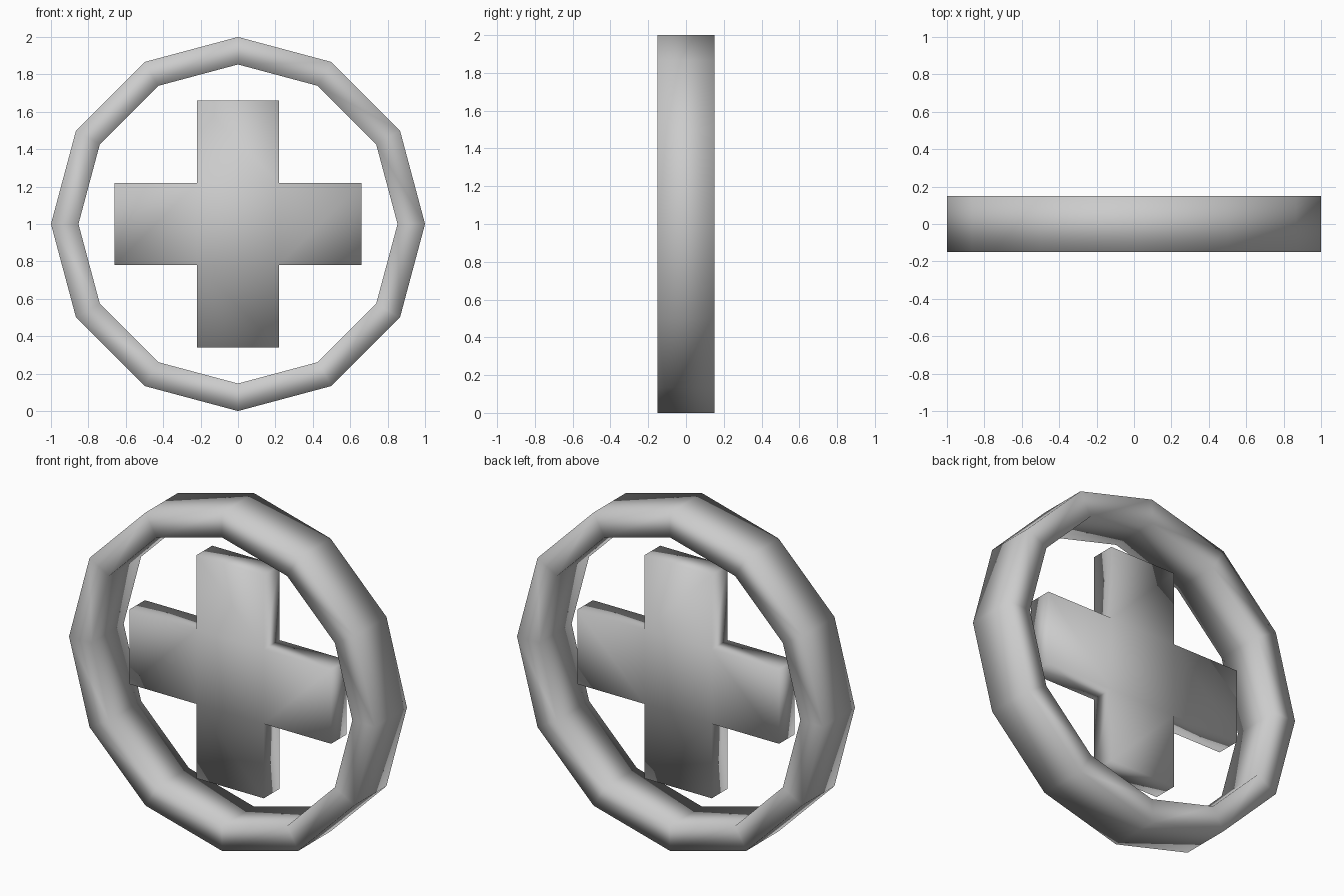
import bpy, bmesh, math
from mathutils import Matrix, Vector

if "Cube" in bpy.data.objects:
    bpy.data.objects.remove(bpy.data.objects["Cube"])

CENTRE = Vector((0, 0, 1))

grey = bpy.data.materials.new("light_grey")
grey.use_nodes = True
colour = (0.6, 0.6, 0.6, 1)
grey.diffuse_color = colour
grey.node_tree.nodes["Principled BSDF"].inputs["Base Color"].default_value = colour


def finish(name, bm):
    """Turn the bmesh into a smooth-shaded object."""
    bmesh.ops.remove_doubles(bm, verts=bm.verts[:], dist=0.0001)
    bmesh.ops.recalc_face_normals(bm, faces=bm.faces[:])
    for face in bm.faces:
        face.smooth = True
    mesh = bpy.data.meshes.new(name)
    bm.to_mesh(mesh)
    bm.free()
    mesh.materials.append(grey)
    obj = bpy.data.objects.new(name, mesh)
    obj.location = CENTRE
    bpy.context.collection.objects.link(obj)


# Outer ring: a rectangular section spun in twelve steps
outer, inner, half_depth = 1.0, 0.853, 0.15
bm = bmesh.new()
section = [bm.verts.new((0, y, r)) for r, y in
           ((inner, -half_depth), (outer, -half_depth),
            (outer, half_depth), (inner, half_depth))]
edges = [bm.edges.new((section[i], section[(i + 1) % 4])) for i in range(4)]
bmesh.ops.spin(bm, geom=section + edges, cent=(0, 0, 0), axis=(0, 1, 0),
               angle=math.tau, steps=12)
finish("outer_ring", bm)

# Plus-shaped centre: a middle square with four arms, extruded in depth
arm, half_width, half_thick = 0.66, 0.22, 0.073
bm = bmesh.new()


def panel(x0, x1, z0, z1, turn):
    spin = Matrix.Rotation(turn, 3, 'Y')
    corners = ((x0, z0), (x1, z0), (x1, z1), (x0, z1))
    bm.faces.new([bm.verts.new(spin @ Vector((x, -half_thick, z))) for x, z in corners])


panel(-half_width, half_width, -half_width, half_width, 0)
for i in range(4):
    panel(half_width, arm, -half_width, half_width, i * math.pi / 2)
bmesh.ops.remove_doubles(bm, verts=bm.verts[:], dist=0.0001)
result = bmesh.ops.extrude_face_region(bm, geom=bm.faces[:], use_keep_orig=True)
moved = [v for v in result["geom"] if isinstance(v, bmesh.types.BMVert)]
bmesh.ops.translate(bm, verts=moved, vec=(0, 2 * half_thick, 0))
finish("centre_cross", bm)
